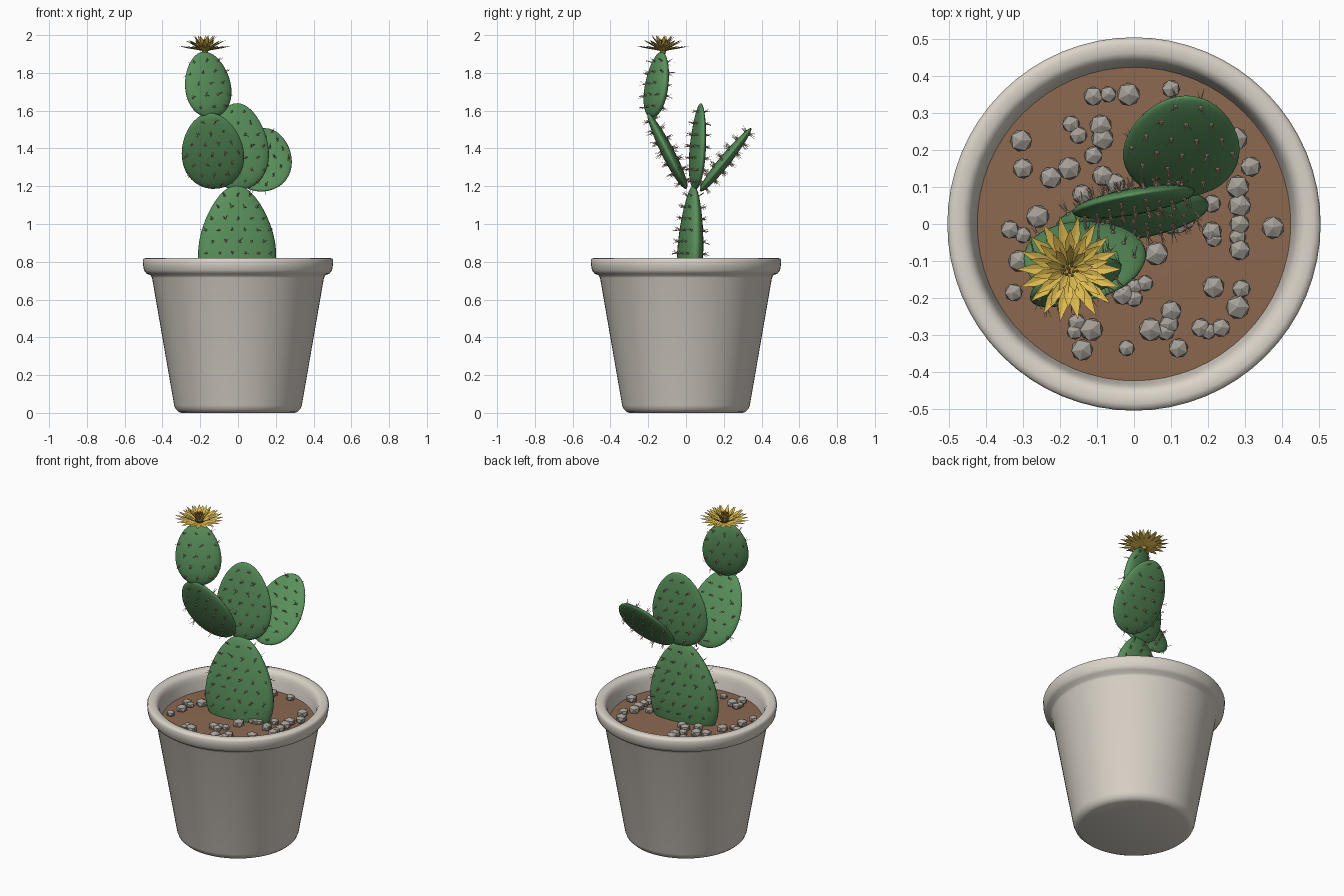
import bpy, bmesh, math, random
from mathutils import Matrix, Vector

if "Cube" in bpy.data.objects:
    bpy.data.objects.remove(bpy.data.objects["Cube"])

random.seed(4)
R = math.radians


def mat(name, rgb):
    m = bpy.data.materials.new(name)
    m.diffuse_color = (*rgb, 1)
    m.use_nodes = True
    m.node_tree.nodes["Principled BSDF"].inputs["Base Color"].default_value = m.diffuse_color
    return m


CLAY = mat("pale clay", (0.70, 0.65, 0.58))
SOIL = mat("brown soil", (0.26, 0.14, 0.08))
STONE = mat("grey stone", (0.38, 0.35, 0.31))
GREEN = mat("cactus green", (0.10, 0.28, 0.105))
SPINE = mat("tan spine", (0.58, 0.40, 0.28))
YELLOW = mat("petal yellow", (0.74, 0.50, 0.08))
GOLD = mat("stamen gold", (0.40, 0.26, 0.05))


def finish(name, bm, material, smooth=None):
    me = bpy.data.meshes.new(name)
    bm.to_mesh(me)
    bm.free()
    ob = bpy.data.objects.new(name, me)
    bpy.context.collection.objects.link(ob)
    me.materials.append(material)
    if smooth:
        bpy.ops.object.select_all(action='DESELECT')
        ob.select_set(True)
        bpy.context.view_layer.objects.active = ob
        bpy.ops.object.shade_smooth_by_angle(angle=R(smooth))
    return ob


def lathe(name, profile, material, smooth, steps=64):
    bm = bmesh.new()
    vs = [bm.verts.new((r, 0, z)) for r, z in profile]
    es = [bm.edges.new(p) for p in zip(vs, vs[1:])]
    bmesh.ops.spin(bm, geom=vs + es, cent=(0, 0, 0), axis=(0, 0, 1),
                   angle=2 * math.pi, steps=steps, use_duplicate=False)
    bmesh.ops.remove_doubles(bm, verts=bm.verts, dist=1e-4)
    bmesh.ops.recalc_face_normals(bm, faces=bm.faces)
    return finish(name, bm, material, smooth)


# pot with rolled rim, closed below the soil
lathe("pot", [(0, 0), (0.30, 0), (0.315, 0.006), (0.33, 0.02), (0.338, 0.04),
              (0.455, 0.715), (0.462, 0.728), (0.485, 0.738), (0.498, 0.755),
              (0.503, 0.785), (0.504, 0.806), (0.499, 0.817), (0.485, 0.821),
              (0.462, 0.82), (0.447, 0.812), (0.438, 0.795), (0.432, 0.77),
              (0.42, 0.69), (0, 0.69)], CLAY, 50)

# soil disc, slightly domed
lathe("soil", [(0, 0.722), (0.2, 0.72), (0.424, 0.712), (0.42, 0.695), (0, 0.695)], SOIL, 40)

# gravel on the soil
SPOTS = [(.1, .365), (-.11, .345), (-.07, .35), (-.015, .35), (-.305, .225), (-.3, .15),
         (-.17, .27), (-.15, .24), (-.09, .265), (-.085, .23), (-.11, .185), (-.225, .125),
         (-.175, .15), (-.085, .13), (-.14, .08), (-.05, .11), (.275, .23), (.315, .155),
         (.28, .1), (.285, .05), (.285, 0), (.285, -.07), (.28, -.035), (.375, -.01),
         (.215, -.04), (.21, .055), (.21, -.02), (.06, -.08), (.12, 0), (.1, 0), (.14, .01),
         (-.335, -.015), (-.26, .02), (-.3, -.03), (-.31, -.1), (-.325, -.185),
         (-.155, -.265), (-.16, -.29), (-.115, -.285), (-.14, -.34), (-.02, -.335),
         (.045, -.285), (.095, -.27), (.1, -.235), (.085, -.29), (.12, -.335), (.18, -.28),
         (.235, -.28), (.2, -.29), (.215, -.17), (.29, -.175), (.28, -.225), (0, -.2),
         (0, -.17), (-.03, -.19), (.03, -.16)]
bm = bmesh.new()
for x, y in SPOTS:
    r = random.uniform(0.024, 0.036)
    m = (Matrix.Translation((x, y, 0.722 + r * 0.35)) @ Matrix.Rotation(random.uniform(0, 6), 4, 'Z')
         @ Matrix.Diagonal((r, r, r * 0.75, 1)))
    bmesh.ops.create_icosphere(bm, subdivisions=1, radius=1, matrix=m)
finish("gravel", bm, STONE)


def pad(name, centre, size, rot, egg):
    """Egg-shaped cactus pad with staggered spine clusters on both faces.
    size = half width, half thickness, half height; rot = z turn, tilt, roll."""
    W, T, H = size
    M = (Matrix.Translation(centre) @ Matrix.Rotation(R(rot[0]), 4, 'Z')
         @ Matrix.Rotation(R(rot[1]), 4, 'X') @ Matrix.Rotation(R(rot[2]), 4, 'Y'))

    def taper(t):
        return (1 - egg * t) / (1 + egg * egg / 2)

    bm = bmesh.new()
    bmesh.ops.create_uvsphere(bm, u_segments=32, v_segments=20, radius=1)
    for v in bm.verts:
        k = taper(v.co.z)
        v.co = M @ Vector((v.co.x * W * k, v.co.y * T * k, v.co.z * H))
    finish(name, bm, GREEN, 60)

    # woolly dots and spines
    bm = bmesh.new()
    step = 0.068
    rows = int(H / step) + 1
    for row in range(-rows, rows + 1):
        z = row * step * 0.9
        if abs(z) > H * 0.93:
            continue
        t = z / H
        f = math.sqrt(1 - t * t) * taper(t)
        for col in range(-4, 5):
            x = (col + 0.5 * (row % 2)) * step
            if abs(x) > W * f * 0.93:
                continue
            for side in (-1, 1):
                y = side * T * f * math.sqrt(1 - (x / (W * f)) ** 2)
                p = M @ Vector((x, y, z))
                if p.z < 0.74:
                    continue
                n = (M.to_3x3() @ Vector((x / W**2, y / T**2, z / H**2))).normalized()
                bmesh.ops.create_icosphere(bm, subdivisions=1, radius=0.0065,
                                           matrix=Matrix.Translation(p))
                for i in range(3):
                    d = (n + Vector([random.uniform(-.45, .45) for _ in range(3)])).normalized()
                    ln = random.uniform(0.025, 0.04)
                    q = Vector((0, 0, 1)).rotation_difference(d).to_matrix().to_4x4()
                    bmesh.ops.create_cone(bm, cap_ends=False, segments=5, radius1=0.0018,
                                          radius2=0.0003, depth=ln,
                                          matrix=Matrix.Translation(p + d * ln / 2) @ q)
    finish(name + "_spines", bm, SPINE)


pad("base_pad", (-0.005, 0.025, 0.905), (0.21, 0.062, 0.30), (9, -3, 0), 0.25)
pad("left_pad", (-0.135, -0.1, 1.387), (0.165, 0.034, 0.225), (0, 27, -5), 0.13)
pad("top_pad", (-0.16, -0.155, 1.737), (0.131, 0.042, 0.178), (22, -10, -4), 0.12)
pad("middle_pad", (-0.002, 0.063, 1.41), (0.168, 0.033, 0.23), (10, -4, 0), 0.18)
pad("back_pad", (0.13, 0.21, 1.34), (0.157, 0.03, 0.215), (0, -39, 5), 0.13)

# flower: three rings of pointed, folded petals
C = Vector((-0.175, -0.122, 1.908))
bm = bmesh.new()
for count, reach, rise, width, phase in ((18, 0.143, 0.035, 0.014, 0), (14, 0.108, 0.065, 0.013, 0.2),
                                         (9, 0.065, 0.09, 0.011, 0.1)):
    for i in range(count):
        a = 2 * math.pi * i / count + phase
        s = random.uniform(0.94, 1.03)
        m = Matrix.Translation(C) @ Matrix.Rotation(a, 4, 'Z')

        def pt(u, w, dz=0):
            return bm.verts.new(m @ Vector((0.008 + (reach - 0.008) * s * u, w,
                                            0.008 + (rise - 0.008) * u ** 0.8 + dz)))
        rib = [pt(0, 0), pt(0.6, 0, -0.004), pt(1, 0)]
        for sd in (-1, 1):
            e = [pt(0, sd * 0.004), pt(0.35, sd * width * 0.75), pt(0.65, sd * width)]
            quads = [(rib[0], e[0], e[1], rib[1]), (rib[1], e[1], e[2]), (rib[1], e[2], rib[2])]
            for q in quads:
                bm.faces.new(q if sd < 0 else q[::-1])
finish("petals", bm, YELLOW)

# flower heart: receptacle and stamens
bm = bmesh.new()
bmesh.ops.create_cone(bm, cap_ends=True, segments=12, radius1=0.012, radius2=0.02, depth=0.025,
                      matrix=Matrix.Translation(C + Vector((0, 0, 0.004))))
for i in range(14):
    a = i * 2.4
    r = 0.006 * math.sqrt(i)
    p = C + Vector((r * math.cos(a), r * math.sin(a), 0))
    bmesh.ops.create_cone(bm, cap_ends=True, segments=5, radius1=0.0015, radius2=0.0015, depth=0.055,
                          matrix=Matrix.Translation(p + Vector((0, 0, 0.035))))
    bmesh.ops.create_icosphere(bm, subdivisions=1, radius=0.005,
                               matrix=Matrix.Translation(p + Vector((0, 0, 0.064))))
finish("stamens", bm, GOLD)
